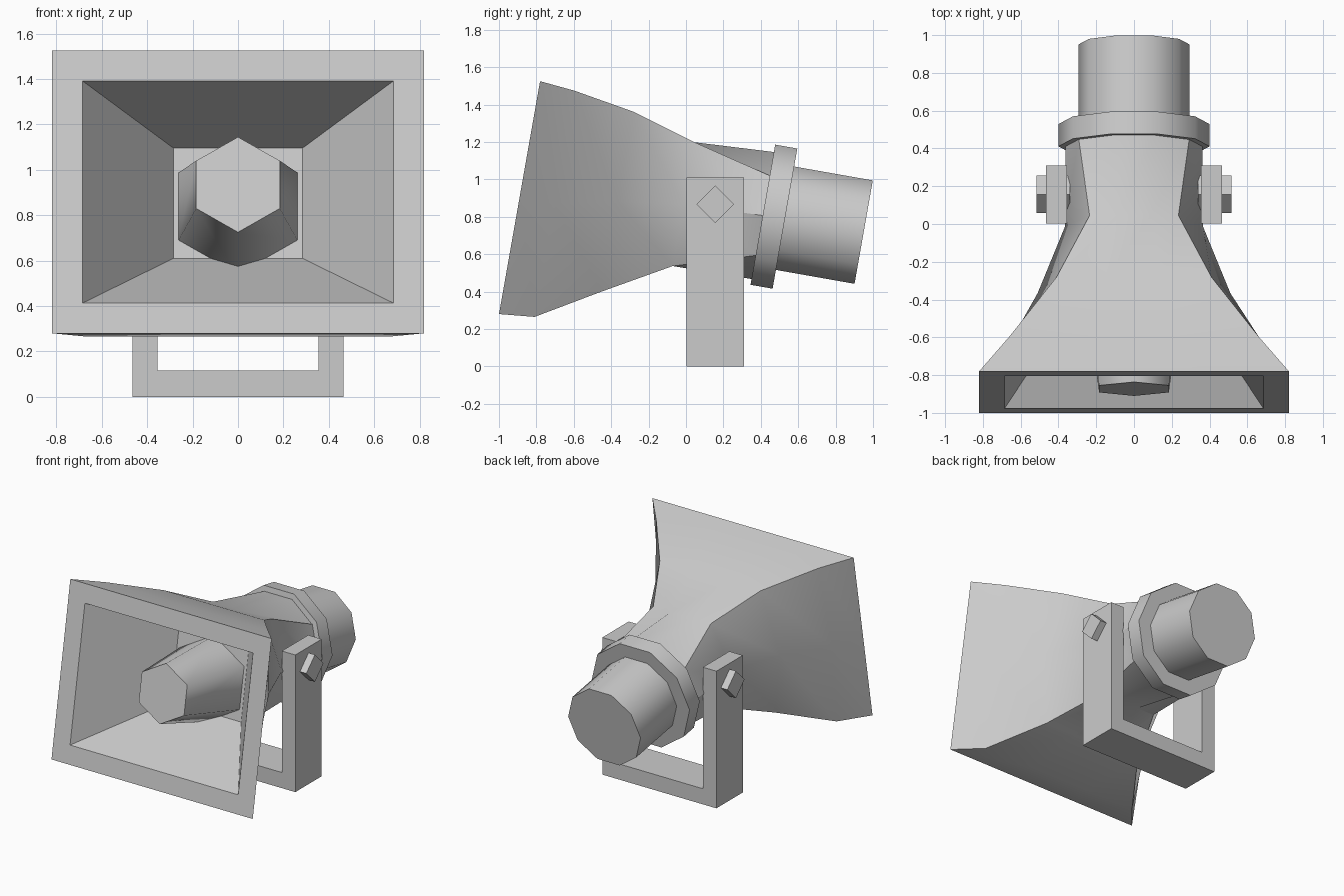
import bpy, bmesh, math

if "Cube" in bpy.data.objects:
    bpy.data.objects.remove(bpy.data.objects["Cube"])

TILT = math.radians(10)
CA, SA = math.cos(TILT), math.sin(TILT)


def place(x, a, u):
    """Tilted speaker frame: a = distance behind the mouth, u = height off its centre."""
    return (x, -0.89 + a * CA + u * SA, 0.9025 - a * SA + u * CA)


def loft(name, rings, smooth=None):
    """Closed solid skinned through rings with equal point counts."""
    bm = bmesh.new()
    loops = [[bm.verts.new(p) for p in r] for r in rings]
    n = len(loops[0])
    for r, s in zip(loops, loops[1:]):
        for i in range(n):
            j = (i + 1) % n
            bm.faces.new((r[i], r[j], s[j], s[i]))
    bm.faces.new(loops[0])
    bm.faces.new(loops[-1])
    bmesh.ops.recalc_face_normals(bm, faces=bm.faces)
    me = bpy.data.meshes.new(name)
    bm.to_mesh(me)
    bm.free()
    ob = bpy.data.objects.new(name, me)
    bpy.context.collection.objects.link(ob)
    if smooth:
        bpy.ops.object.select_all(action='DESELECT')
        bpy.context.view_layer.objects.active = ob
        ob.select_set(True)
        bpy.ops.object.shade_smooth_by_angle(angle=math.radians(smooth))
    return ob


def section(a, uc, h, mid, corner, side, corner_h=None):
    """Ten-point horn cross-section: flat top and bottom, bulging sides."""
    ch = h if corner_h is None else corner_h
    pts = [(side, 0), (corner, ch), (mid, h), (-mid, h), (-corner, ch),
           (-side, 0), (-corner, -ch), (-mid, -h), (mid, -h), (corner, -ch)]
    return [place(x, a, uc + u) for x, u in pts]


def ngon(n, r, a, uc, start=0.0):
    return [place(r * math.cos(start + math.tau * i / n), a,
                  uc + r * math.sin(start + math.tau * i / n)) for i in range(n)]


# Horn: round neck, flared outside, flat rim, tapered inside with back panel
loft("horn", [
    section(1.31, 0.132, 0.345, 0.112, 0.294, 0.363, 0.213),
    section(0.87, 0.118, 0.336, 0.09, 0.235, 0.365),
    section(0.52, 0.07, 0.488, 0.15, 0.41, 0.51),
    section(0.19, 0.0, 0.614, 0.24, 0.66, 0.70),
    section(0.0, 0.0, 0.632, 0.30, 0.82, 0.82),
    section(0.0, 0.0, 0.497, 0.25, 0.685, 0.685),
    section(0.563, 0.049, 0.247, 0.10, 0.285, 0.285)], 30)

# Six-sided plug inside the mouth
loft("inner_plug", [ngon(6, 0.213, 0.011, 0.035, math.pi / 2),
                    ngon(6, 0.305, 0.58, 0.035, math.pi / 2)], 65)

# Neck flange and driver housing
loft("flange", [ngon(10, 0.40, 1.297, 0.136), ngon(10, 0.40, 1.417, 0.136)], 40)
loft("driver_housing", [ngon(10, 0.295, 1.40, 0.138), ngon(10, 0.295, 1.844, 0.138)], 40)

# U-shaped mounting bracket
profile = [(-0.465, 0), (0.465, 0), (0.465, 1.01), (0.355, 1.01),
           (0.355, 0.115), (-0.355, 0.115), (-0.355, 1.01), (-0.465, 1.01)]
loft("bracket", [[(x, y, z) for x, z in profile] for y in (0.003, 0.31)])

# Square pivot bolts, one per arm
for side, label in ((1, "right"), (-1, "left")):
    loft("pivot_bolt_" + label,
         [[(side * x, 0.157 + dy, 0.867 + dz)
           for dy, dz in ((0.1, 0), (0, 0.1), (-0.1, 0), (0, -0.1))]
          for x in (0.34, 0.517)])
